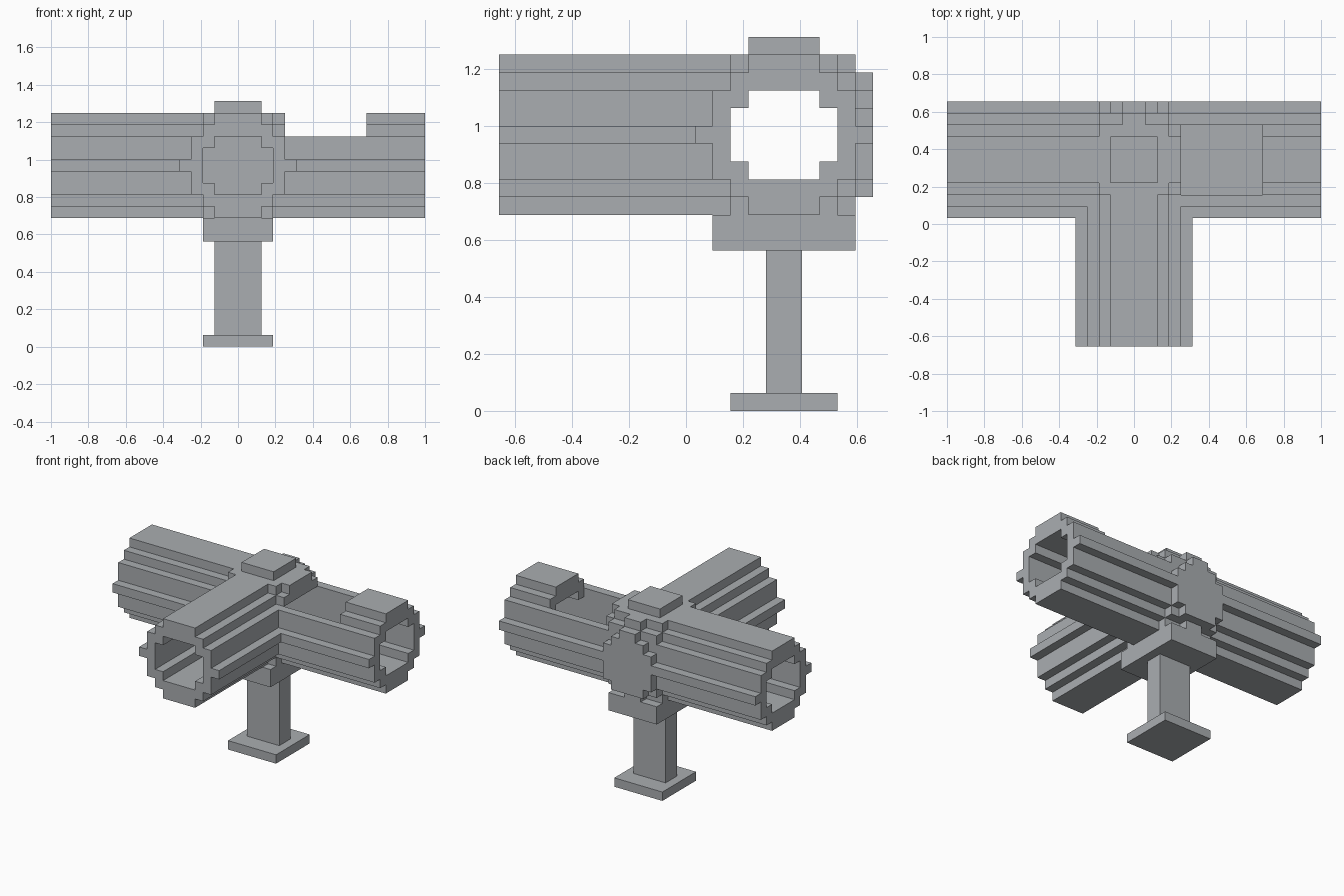
import bpy, bmesh
from itertools import product
from mathutils import Vector

if "Cube" in bpy.data.objects:
    bpy.data.objects.remove(bpy.data.objects["Cube"], do_unlink=True)

U = 2 / 32          # block size
CY = 5              # depth of the long pipe's axis, in blocks

grey = bpy.data.materials.new("light_grey")
grey.use_nodes = True
COLOUR = (0.40, 0.42, 0.44, 1)
grey.diffuse_color = COLOUR
grey.node_tree.nodes["Principled BSDF"].inputs["Base Color"].default_value = COLOUR


def box(x0, x1, y0, y1, z0, z1):
    """Set of blocks filling a box."""
    return set(product(range(x0, x1), range(y0, y1), range(z0, z1)))


def along_x(x0, x1, rows):
    """Stepped profile (half width, bottom, top) run along x."""
    return set().union(*(box(x0, x1, CY - w, CY + w, a, b) for w, a, b in rows))


def along_y(y0, y1, rows):
    """Stepped profile (half width, bottom, top) run along y."""
    return set().union(*(box(-w, w, y0, y1, a, b) for w, a, b in rows))


def build(name, blocks):
    """Skin a set of blocks with its outer faces and merge the flat areas."""
    bm = bmesh.new()
    verts = {}

    def vert(p):
        if p not in verts:
            verts[p] = bm.verts.new(((p[0]) * U, (p[1] + 0.5) * U, p[2] * U))
        return verts[p]

    for c in blocks:
        for axis, side in product(range(3), (0, 1)):
            n = list(c)
            n[axis] += 2 * side - 1
            if tuple(n) in blocks:
                continue
            ring = []
            for s, t in ((0, 0), (1, 0), (1, 1), (0, 1)):
                p = list(c)
                p[axis] += side
                p[(axis + 1) % 3] += s
                p[(axis + 2) % 3] += t
                ring.append(vert(tuple(p)))
            bm.faces.new(ring if side else ring[::-1])
    bmesh.ops.dissolve_limit(bm, angle_limit=0.01, verts=bm.verts[:], edges=bm.edges[:])
    bmesh.ops.triangulate(bm, faces=[f for f in bm.faces if len(f.verts) > 4])
    mesh = bpy.data.meshes.new(name)
    bm.to_mesh(mesh)
    bm.free()
    mesh.materials.append(grey)
    obj = bpy.data.objects.new(name, mesh)
    bpy.context.collection.objects.link(obj)
    return obj


OUTER = [(5, 15, 16), (4, 13, 18), (3, 12, 19), (2, 11, 20)]
BORE = [(3, 14, 17), (2, 13, 18)]

# long pipe and front branch
pipes = along_x(-16, 16, OUTER) | along_y(-11, CY, OUTER)
# hub at the crossing, with a stepped round cap on the back
pipes |= box(-3, 3, CY - 3, CY + 3, 11, 20)
pipes |= along_y(CY + 3, CY + 4, [(1, 11, 20), (3, 12, 19)])
pipes |= along_y(CY + 4, CY + 5, [(2, 12, 18), (3, 13, 17), (1, 12, 19)])
# bores, the wider chamber and the opening in the left arm
pipes -= along_x(-16, 16, BORE) | along_y(-11, CY, BORE)
pipes -= box(-3, 11, CY - 3, CY + 3, 13, 18)
pipes -= box(4, 11, CY - 3, CY + 3, 18, 20)
build("pipe_tee", pipes)

# cap on top and the stand below
build("top_cap", box(-2, 2, CY - 2, CY + 2, 20, 21))
build("saddle_block", box(-3, 3, CY - 4, CY + 4, 9, 11))
build("post", box(-2, 2, CY - 1, CY + 1, 1, 9))
build("foot_plate", box(-3, 3, CY - 3, CY + 3, 0, 1))
